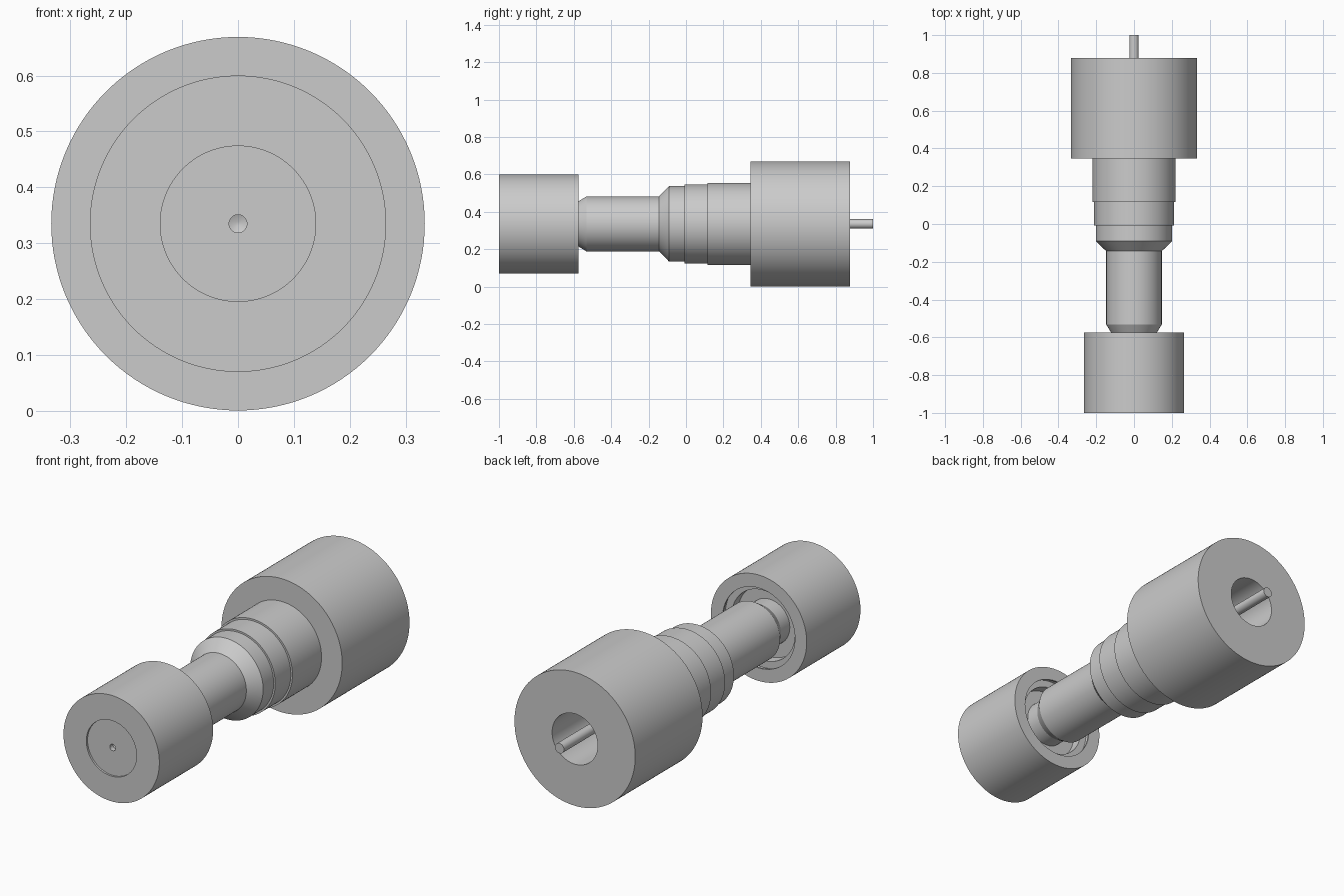
import bpy, bmesh, math
from mathutils import Vector

cube = bpy.data.objects.get("Cube")
if cube:
    bpy.data.objects.remove(cube, do_unlink=True)

AXIS_Z = 0.335
SEGMENTS = 128

grey = bpy.data.materials.new("machined grey")
grey.use_nodes = True
colour = (0.6, 0.6, 0.6, 1)
grey.diffuse_color = colour
grey.node_tree.nodes["Principled BSDF"].inputs["Base Color"].default_value = colour


def turned(name, profile, closed=False):
    """Turn a (radius, y) profile about the long axis."""
    bm = bmesh.new()
    verts = [bm.verts.new((r, y, 0)) for r, y in profile]
    ends = verts[1:] + verts[:1] if closed else verts[1:]
    edges = [bm.edges.new(pair) for pair in zip(verts, ends)]
    bmesh.ops.spin(bm, geom=verts + edges, cent=(0, 0, 0), axis=(0, 1, 0),
                   angle=math.tau, steps=SEGMENTS)
    bmesh.ops.remove_doubles(bm, verts=bm.verts, dist=0.0001)
    bmesh.ops.recalc_face_normals(bm, faces=bm.faces)
    bmesh.ops.translate(bm, verts=bm.verts, vec=Vector((0, 0, AXIS_Z)))
    mesh = bpy.data.meshes.new(name)
    bm.to_mesh(mesh)
    bm.free()
    mesh.materials.append(grey)
    obj = bpy.data.objects.new(name, mesh)
    bpy.context.collection.objects.link(obj)
    bpy.ops.object.select_all(action='DESELECT')
    obj.select_set(True)
    bpy.context.view_layer.objects.active = obj
    bpy.ops.object.shade_smooth_by_angle(angle=math.radians(30))
    return obj


# Hollow front sleeve, with a lipped recess at its rear
turned("front_sleeve", [
    (0.139, -1), (0.265, -1), (0.265, -0.575), (0.2, -0.575),
    (0.2, -0.583), (0.21, -0.583), (0.21, -0.61), (0.175, -0.61),
    (0.175, -0.66), (0.139, -0.66)], closed=True)

# Plug in the sleeve's front, with a small centre hole
turned("front_plug", [
    (0, -0.96), (0.004, -0.96), (0.016, -0.965), (0.016, -0.99),
    (0.139, -0.99), (0.139, -0.66), (0, -0.66)])

# Stepped shaft that leads into the rear body, with a blind bore
turned("stepped_body", [
    (0, -0.66), (0.112, -0.66), (0.112, -0.59), (0.147, -0.532),
    (0.147, -0.144), (0.202, -0.09), (0.202, -0.007), (0.211, -0.007),
    (0.211, 0.116), (0.22, 0.116), (0.22, 0.346), (0.334, 0.346),
    (0.334, 0.878), (0.126, 0.878), (0.126, 0.4), (0, 0.4)])

# Thin pin that sticks out of the bore
turned("rear_pin", [(0, 0.4), (0.025, 0.4), (0.025, 1), (0, 1)])
